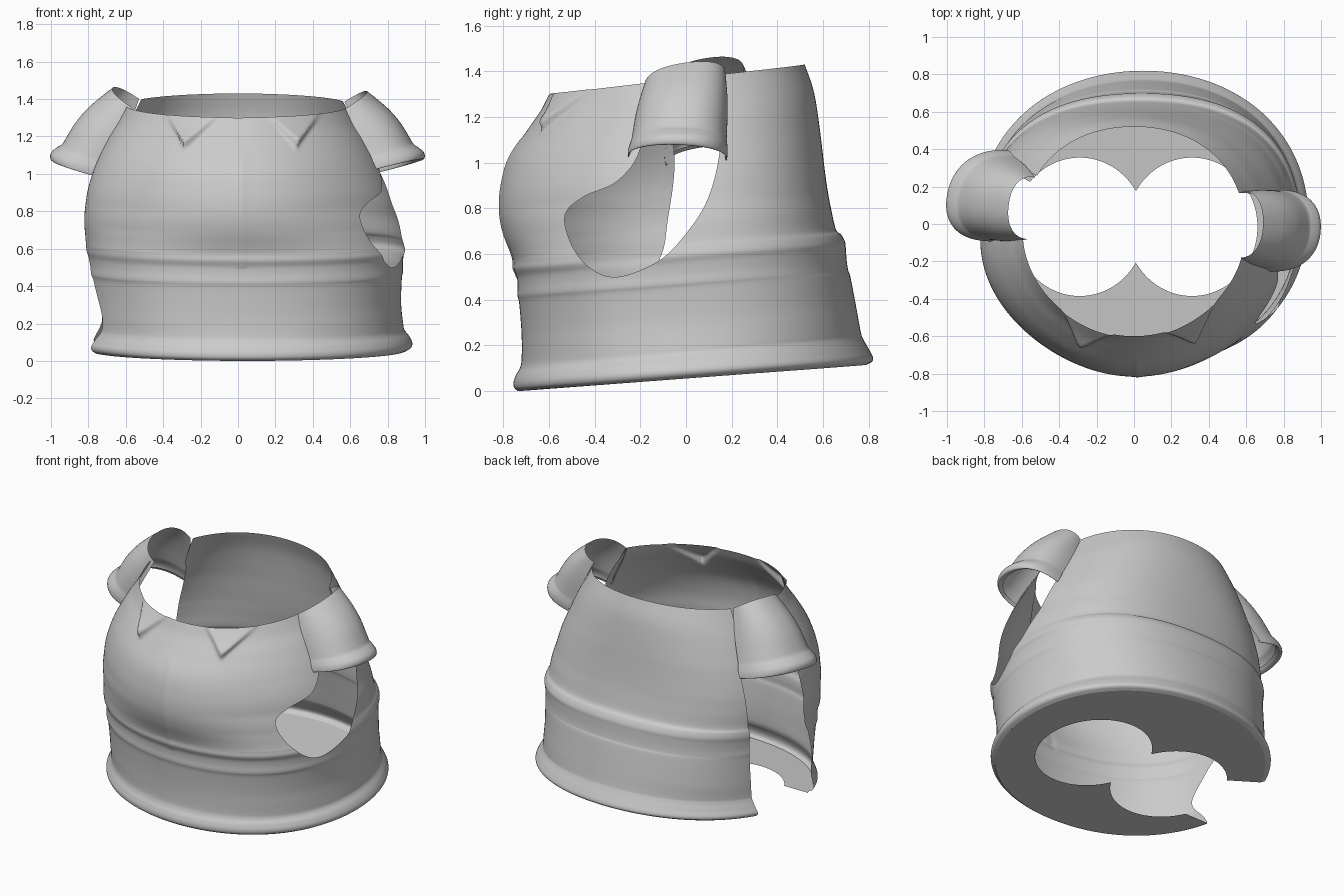
import bpy, bmesh, math
from mathutils import Vector
from mathutils.geometry import intersect_point_line

if "Cube" in bpy.data.objects:
    bpy.data.objects.remove(bpy.data.objects["Cube"])

COLS = 360


def spline(pts, n):
    """Catmull-Rom samples through pts, n steps per span."""
    p = [Vector(q) for q in pts]
    p = [p[0] * 2 - p[1]] + p + [p[-1] * 2 - p[-2]]
    out = []
    for i in range(1, len(p) - 2):
        a, b, c, d = p[i - 1:i + 3]
        for k in range(n):
            t = k / n
            out.append(0.5 * (2 * b + (c - a) * t + (2 * a - 5 * b + 4 * c - d) * t * t
                              + (3 * b - a - 3 * c + d) * t ** 3))
    return out + [p[-2]]


def grid_object(name, rows, closed=False):
    """Skin rows of points with quads."""
    n, verts = len(rows[0]), [v for r in rows for v in r]
    faces = []
    for i in range(len(rows) - 1):
        for j in range(n if closed else n - 1):
            k = (j + 1) % n
            faces.append((i * n + j, i * n + k, (i + 1) * n + k, (i + 1) * n + j))
    me = bpy.data.meshes.new(name)
    me.from_pydata(verts, [], faces)
    me.shade_smooth()
    ob = bpy.data.objects.new(name, me)
    bpy.context.collection.objects.link(ob)
    return ob


def inside(poly, y, z):
    hit = False
    for a, b in zip(poly, poly[1:] + poly[:1]):
        if (a[1] > z) != (b[1] > z) and y < (b[0] - a[0]) * (z - a[1]) / (b[1] - a[1]) + a[0]:
            hit = not hit
    return hit


def cut_side(bm, poly, side):
    """Remove a side opening drawn in the y-z plane and snap its border to the outline."""
    gone = []
    for f in bm.faces:
        c = f.calc_center_median()
        if c.x * side > 0.3 and inside(poly, c.y, c.z):
            gone.append(f)
    gone_set = set(gone)
    border = [v for v in {v for f in gone for v in f.verts}
              if any(f not in gone_set for f in v.link_faces)]
    for v in border:
        p, best = Vector((v.co.y, v.co.z, 0)), None
        for a, b in zip(poly, poly[1:]):
            a3, b3 = a.to_3d(), b.to_3d()
            q, t = intersect_point_line(p, a3, b3)
            q = a3 if t < 0 else b3 if t > 1 else q
            if best is None or (q - p).length < (best - p).length:
                best = q
        d, n = best - p, v.normal.copy()
        if d.length < 0.04:
            dx = -(n.y * d.x + n.z * d.y) / n.x if abs(n.x) > 0.3 else 0
            v.co += Vector((dx, d.x, d.y))
    bmesh.ops.delete(bm, geom=gone, context='FACES')


# Body rings: front y, front z, back y, back z, centre x, half width
RINGS = [
    (-.735, .00, .790, .115, .05, .850), (-.752, .015, .815, .130, .05, .875),
    (-.755, .04, .818, .150, .05, .882), (-.745, .07, .800, .185, .05, .868),
    (-.728, .10, .775, .230, .045, .845), (-.720, .14, .765, .260, .045, .838),
    (-.720, .25, .745, .370, .04, .832), (-.730, .38, .720, .500, .04, .836),
    (-.738, .42, .710, .530, .04, .842), (-.737, .46, .704, .570, .04, .841),
    (-.741, .50, .700, .620, .04, .845), (-.755, .535, .697, .652, .04, .853),
    (-.756, .57, .680, .685, .035, .850), (-.768, .61, .656, .710, .03, .846),
    (-.798, .69, .635, .800, .02, .842), (-.815, .78, .620, .880, .01, .826),
    (-.810, .89, .606, .980, .005, .803), (-.775, 1.02, .592, 1.10, 0, .755),
    (-.690, 1.15, .573, 1.24, 0, .690), (-.635, 1.23, .555, 1.33, 0, .640),
    (-.600, 1.30, .520, 1.43, 0, .595)]

# Fullness of the diagonals by height: height, front, back
FULL = [(-.1, .02, .015), (.06, .02, .015), (.2, .035, .035), (.45, .04, .05), (.57, .035, .06),
        (.68, -.01, .07), (.8, -.03, .075), (1.0, -.03, .065), (1.15, -.015, .045), (1.5, 0, 0)]


def fullness(z, back):
    for a, b in zip(FULL, FULL[1:]):
        if z <= b[0]:
            t = (z - a[0]) / (b[0] - a[0])
            return a[1 + back] + (b[1 + back] - a[1 + back]) * t
    return 0


def ring_point(r, a):
    yf, zf, yb, zb, cx, rx = r
    s = math.sin(a)
    k = 1 + math.sin(2 * a) ** 2 * fullness(zf, s > 0)
    t = (s + 1) / 2
    cy, ry = (yf + yb) / 2, (yb - yf) / 2
    return Vector((cx + rx * math.cos(a) * k, cy + ry * s * k, zf + (zb - zf) * t))


# Collar points, as raised triangles in the front plane: left, right, tip
COLLAR = [((-.39, 1.31), (-.09, 1.31), (-.28, 1.125)), ((.14, 1.31), (.46, 1.33), (.31, 1.135))]


def collar_lift(x, z):
    best = 0
    for l, r, t in COLLAR:
        d = []
        for a, b in ((l, t), (t, r)):
            ex, ez = b[0] - a[0], b[1] - a[1]
            d.append((ex * (z - a[1]) - ez * (x - a[0])) / math.hypot(ex, ez))
        k = min(1, max(0, min(d) / .024))
        w = min(1, max(0, (1.31 - z) / .13))
        best = max(best, k * k * (3 - 2 * k) * (.006 + .036 * w))
    return best


rows = []
for r in [list(v) for v in spline(RINGS, 6)]:
    row = []
    for j in range(COLS):
        a = 2 * math.pi * j / COLS
        p = ring_point(r, a)
        if p.y < -.2:
            lift = collar_lift(p.x, p.z) if p.z > 1.1 else 0
            if .5 < p.z < 1.1:
                lift += .004 * math.exp(-((p.x - .02) / .025) ** 2)  # front seam
            p += Vector((math.cos(a), math.sin(a), .2)) * lift
        row.append(p)
    rows.append(row)
body = grid_object("garment_body", rows, closed=True)

# Side openings (y, z)
RIGHT = [(-.18, 1.5), (-.18, 1.3), (-.2, 1.06), (-.3, .92), (-.45, .85), (-.53, .77),
         (-.5, .64), (-.42, .54), (-.3, .5), (-.12, .57), (0, .69), (.09, .83),
         (.14, 1.0), (.16, 1.2), (.17, 1.5)]
LEFT = [(-.08, 1.5), (-.08, 1.3), (-.05, 1.0), (-.08, .75), (-.11, .59), (-.22, .41),
        (-.31, .22), (-.25, .1), (-.23, .0), (-.22, -.1), (.33, -.1), (.33, .0), (.35, .5),
        (.36, .9), (.34, 1.1), (.29, 1.25), (.24, 1.5)]
bm = bmesh.new()
bm.from_mesh(body.data)
for outline, side in ((RIGHT, 1), (LEFT, -1)):
    bm.normal_update()
    cut_side(bm, spline(outline, 6), side)
bm.to_mesh(body.data)
bm.free()


# Base plate with two joined leg holes, open at the left side
def leg_hole(a):
    c, s = abs(math.cos(a)), math.sin(a)
    A = c * c / .35 ** 2 + s * s / .37 ** 2
    B = .3 * c / .35 ** 2
    r = (B + math.sqrt(B * B + A * (1 - (.3 / .35) ** 2))) / A
    y = r * s - .015
    return Vector((.01 + r * math.cos(a), y, .0754 * (y + .735)))


angles = [math.radians(-162 + 319 * i / 240) for i in range(241)]
outer = [ring_point(RINGS[0], a) for a in angles]
inner = [leg_hole(a) for a in angles]
grid_object("base_plate", [[o.lerp(i, t) for o, i in zip(outer, inner)] for t in (1, .5, .04, 0)])

# Short sleeves: each end is apex, front edge, back edge
SLEEVES = {
    "right_sleeve": (((.69, .01, 1.44), (.575, -.18, 1.35), (.575, .17, 1.39)),
                     ((1.0, -.03, 1.09), (.75, -.255, 1.035), (.77, .18, 1.02))),
    "left_sleeve": (((-.67, .10, 1.46), (-.575, -.08, 1.36), (-.535, .25, 1.405)),
                    ((-1.0, .16, 1.09), (-.78, -.09, 1.0), (-.69, .395, 1.03)))}
# Along the sleeve: position, swell
HEM = [(0, 1), (.12, 1.08), (.3, 1.15), (.5, 1.13), (.7, 1.04), (.8, 1.0), (.85, 1.03),
       (.92, 1.06), (.98, 1.02), (1.02, .94), (1.0, .87), (.96, .84)]
for name, (top, hem) in SLEEVES.items():
    rows = []
    for s, k in spline(HEM, 4):
        apex, front, back = (Vector(a).lerp(Vector(b), s) for a, b in zip(top, hem))
        mid, half = (front + back) / 2, (back - front) / 2
        row = []
        for j in range(49):
            t = math.radians(-92 + 184 * j / 48)
            c, n = math.cos(t), math.sin(t)
            cp = math.copysign(abs(c) ** .85, c)
            np_ = math.copysign(abs(n) ** .9, n)
            row.append(mid + (apex - mid) * cp * k + half * np_ * (1 + (k - 1) * .25))
        rows.append(row)
    grid_object(name, rows)
